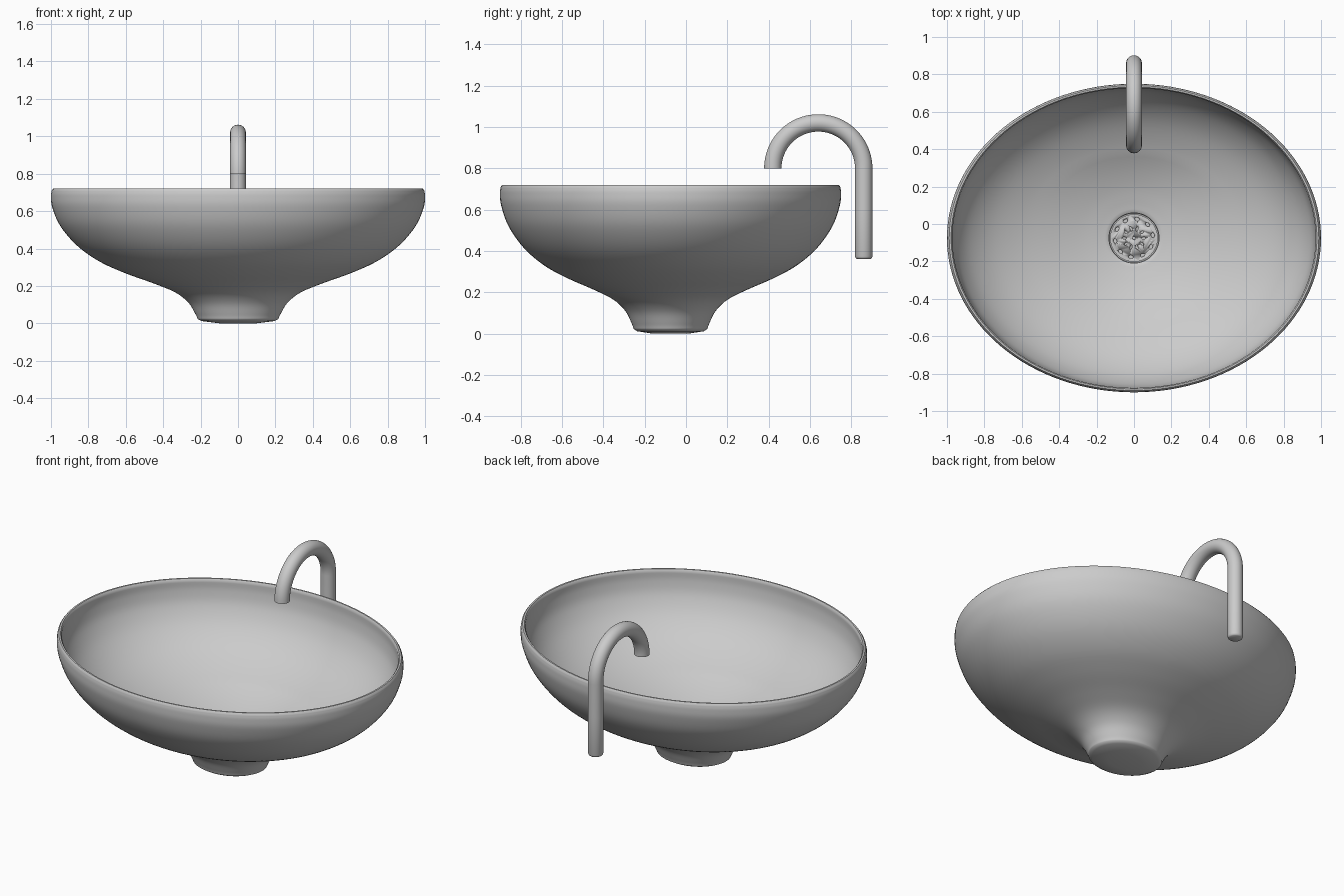
import bpy, bmesh, math
from mathutils import Vector

if "Cube" in bpy.data.objects:
    bpy.data.objects.remove(bpy.data.objects["Cube"])

CY = -0.075      # bowl centre in y
RATIO = 0.825    # bowl depth / width
SEG = 128


def finish(name, bm, angle=40):
    bmesh.ops.recalc_face_normals(bm, faces=bm.faces)
    me = bpy.data.meshes.new(name)
    bm.to_mesh(me)
    bm.free()
    ob = bpy.data.objects.new(name, me)
    bpy.context.collection.objects.link(ob)
    smooth(ob, angle)
    return ob


def smooth(ob, angle=40):
    bpy.ops.object.select_all(action='DESELECT')
    ob.select_set(True)
    bpy.context.view_layer.objects.active = ob
    bpy.ops.object.shade_smooth_by_angle(angle=math.radians(angle))


def spline(pts, n=5):
    """Catmull-Rom curve through the points."""
    p = [Vector(q) for q in pts]
    p = [2 * p[0] - p[1]] + p + [2 * p[-1] - p[-2]]
    out = []
    for a, b, c, d in zip(p, p[1:], p[2:], p[3:]):
        for i in range(n):
            t = i / n
            out.append(0.5 * (2 * b + (c - a) * t + (2 * a - 5 * b + 4 * c - d) * t * t
                              + (3 * b - a - 3 * c + d) * t ** 3))
    return out + [p[-2]]


def lathe(name, profile, ratios):
    """Elliptical lathe, capped at both ends."""
    bm = bmesh.new()
    rings = []
    for (r, z), k in zip(profile, ratios):
        rings.append([bm.verts.new((r * math.cos(a), CY + r * k * math.sin(a), z))
                      for a in (2 * math.pi * i / SEG for i in range(SEG))])
    for lo, hi in zip(rings, rings[1:]):
        for i in range(SEG):
            j = (i + 1) % SEG
            bm.faces.new((lo[i], lo[j], hi[j], hi[i]))
    bm.faces.new(rings[0])
    bm.faces.new(rings[-1])
    return finish(name, bm)


# Bowl: outside from foot to rim, then inside down to a round drain recess
outer = [(0.10, 0.0), (0.195, 0.012)] + spline([
    (0.215, 0.022), (0.228, 0.05), (0.265, 0.11), (0.335, 0.165), (0.45, 0.213),
    (0.60, 0.267), (0.74, 0.33), (0.86, 0.415), (0.95, 0.52), (0.993, 0.62),
    (1.0, 0.68), (0.996, 0.71)])
inner = [(0.988, 0.72), (0.978, 0.72)] + spline([
    (0.971, 0.71), (0.968, 0.65), (0.945, 0.57), (0.88, 0.475), (0.77, 0.385),
    (0.62, 0.31), (0.45, 0.25), (0.30, 0.205), (0.20, 0.182), (0.145, 0.172)])
recess = [(0.134, 0.166), (0.132, 0.14)]
blend = lambda r: 1 + (RATIO - 1) * min(1, max(0, (r - 0.15) / 0.4))
ratios = [RATIO] * len(outer) + [blend(p[0]) for p in inner + recess]
lathe("bowl", outer + inner + recess, ratios)

# Drain strainer: round disc with rings of slots
bm = bmesh.new()
bmesh.ops.create_cone(bm, cap_ends=True, segments=64, radius1=0.127, radius2=0.127, depth=0.016)
bmesh.ops.bevel(bm, geom=[e for e in bm.edges if abs(e.verts[0].co.z - e.verts[1].co.z) < 1e-5
                          and e.verts[0].co.z > 0],
                offset=0.004, segments=2, affect='EDGES')
bmesh.ops.translate(bm, verts=bm.verts, vec=(0, CY, 0.158))
drain = finish("drain_strainer", bm, 30)

cut = bmesh.new()


def slot(r, ang, length, width):
    """Rounded hole; length is radial, width is tangential."""
    v = bmesh.ops.create_cone(cut, cap_ends=True, segments=12, radius1=1, radius2=1, depth=0.1)["verts"]
    for p in v:
        x, y = p.co.x * length / 2 + r, p.co.y * width / 2
        p.co = (x * math.cos(ang) - y * math.sin(ang),
                CY + x * math.sin(ang) + y * math.cos(ang), p.co.z + 0.158)


slot(0, 0, 0.018, 0.018)
for i in range(10):
    a = 2 * math.pi * i / 10
    slot(0.052, a, 0.024, 0.011)
    slot(0.102, a + 0.15, 0.018, 0.026)
cutter = finish("strainer_cutter", cut)
mod = drain.modifiers.new("holes", 'BOOLEAN')
mod.operation = 'DIFFERENCE'
mod.solver = 'EXACT'
mod.object = cutter
bpy.context.view_layer.objects.active = drain
bpy.ops.object.modifier_apply(modifier="holes")
bpy.data.objects.remove(cutter)

# Faucet: tube rising behind the bowl and arching over it
R = 0.042
path = [(0.86, 0.362, 0.8), (0.86, 0.366, 0.93), (0.86, 0.374, 1), (0.86, 0.6, 1)]
path += [(0.64 + 0.22 * math.cos(t), 0.80 + 0.22 * math.sin(t), 1)
         for t in (math.pi * i / 40 for i in range(41))]
bm = bmesh.new()
rings = []
for i, (y, z, s) in enumerate(path):
    t = math.pi * max(0, i - 4) / 40          # turn of the tube section
    rings.append([bm.verts.new((R * s * math.sin(u),
                                y + R * s * math.cos(u) * math.cos(t),
                                z + R * s * math.cos(u) * math.sin(t)))
                  for u in (2 * math.pi * k / 32 for k in range(32))])
for lo, hi in zip(rings, rings[1:]):
    for k in range(32):
        m = (k + 1) % 32
        bm.faces.new((lo[k], lo[m], hi[m], hi[k]))
bm.faces.new(rings[0])
bm.faces.new(rings[-1])
finish("faucet", bm)
